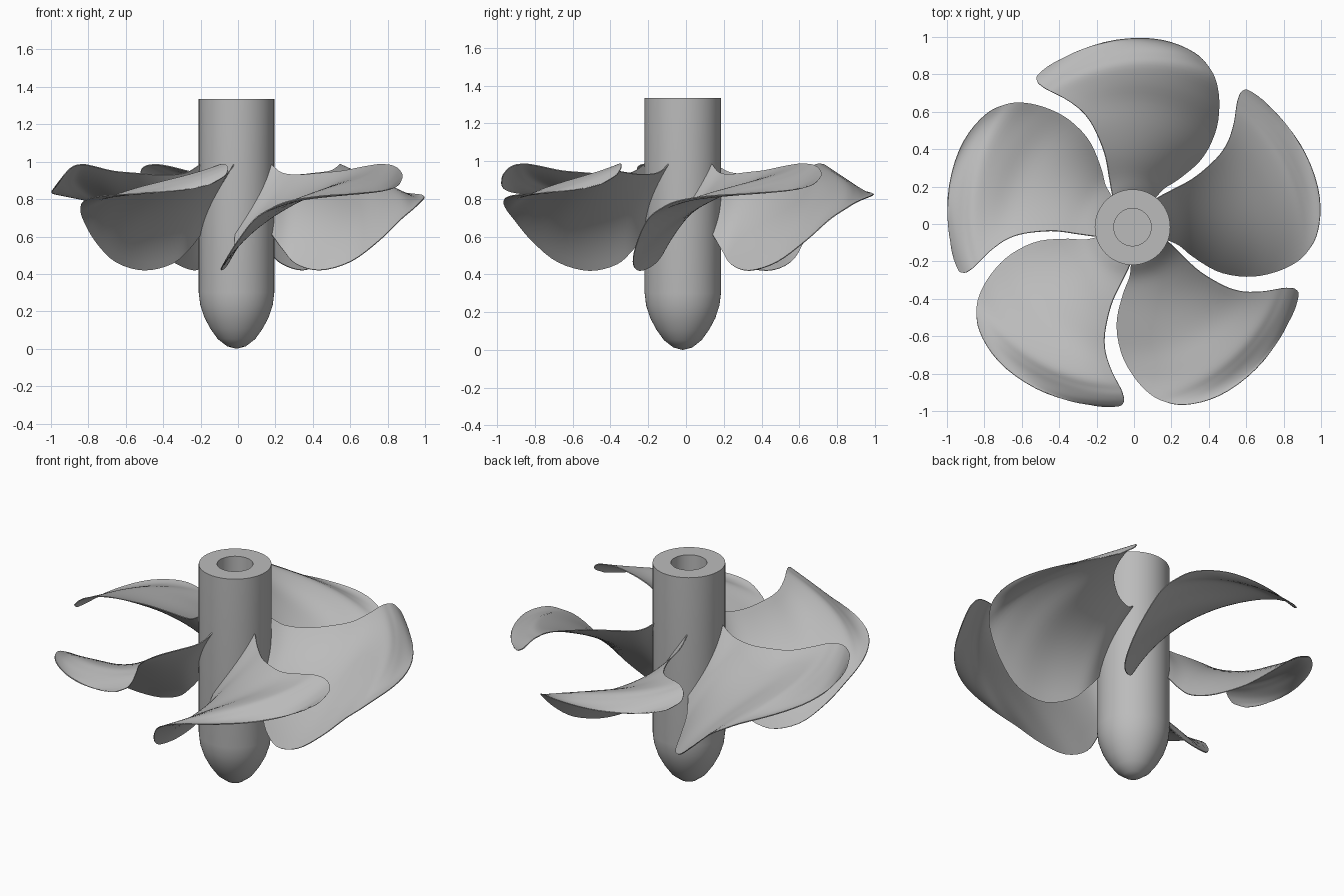
import bpy, bmesh, math
from mathutils import Vector

if "Cube" in bpy.data.objects:
    bpy.data.objects.remove(bpy.data.objects["Cube"], do_unlink=True)

AXIS = (-0.008, -0.017, 0.0)   # shaft centre line
BLADES = 5

metal = bpy.data.materials.new("grey metal")
metal.use_nodes = True
metal.diffuse_color = (0.5, 0.5, 0.5, 1)
metal.node_tree.nodes["Principled BSDF"].inputs["Base Color"].default_value = (0.5, 0.5, 0.5, 1)


def add_object(name, bm, angle):
    mesh = bpy.data.meshes.new(name)
    bmesh.ops.recalc_face_normals(bm, faces=bm.faces[:])
    bm.to_mesh(mesh)
    bm.free()
    mesh.materials.append(metal)
    obj = bpy.data.objects.new(name, mesh)
    obj.location = AXIS
    bpy.context.collection.objects.link(obj)
    bpy.ops.object.select_all(action='DESELECT')
    obj.select_set(True)
    bpy.context.view_layer.objects.active = obj
    bpy.ops.object.shade_smooth_by_angle(angle=math.radians(angle))
    return obj


def spline(points, steps):
    """Catmull-Rom curve through the points."""
    pts = [Vector(p) for p in points]
    out = []
    for i in range(len(pts) - 1):
        a, b = pts[max(i - 1, 0)], pts[i]
        c, d = pts[i + 1], pts[min(i + 2, len(pts) - 1)]
        for k in range(steps):
            t = k / steps
            out.append(0.5 * (2 * b + (c - a) * t + (2 * a - 5 * b + 4 * c - d) * t * t
                              + (3 * b - a - 3 * c + d) * t ** 3))
    return out + [pts[-1]]


# Hub: turned profile with a rounded nose and a blind bore in the top
profile = [(0, 0), (0.05, 0.013), (0.1, 0.052), (0.14, 0.108), (0.172, 0.168),
           (0.194, 0.235), (0.202, 0.3), (0.202, 1.335), (0.1, 1.335), (0.1, 1.0), (0, 1.0)]
bm = bmesh.new()
verts = [bm.verts.new((r, 0, z)) for r, z in profile]
edges = [bm.edges.new(pair) for pair in zip(verts, verts[1:])]
bmesh.ops.spin(bm, geom=verts + edges, cent=(0, 0, 0), axis=(0, 0, 1),
               angle=2 * math.pi, steps=64, use_duplicate=False)
bmesh.ops.remove_doubles(bm, verts=bm.verts[:], dist=0.0005)
add_object("hub", bm, 40)

# Blade edges as (radius, angle in degrees, height), from root to tip
low_edge = [(0.17, -20, 0.64), (0.2, -20, 0.61), (0.265, -21, 0.53), (0.35, -25.5, 0.455),
            (0.5, -27.4, 0.42), (0.663, -23.4, 0.465), (0.796, -17.6, 0.575),
            (0.897, -12, 0.69), (0.95, -7.4, 0.745), (0.99, -1.5, 0.79),
            (1.013, 9, 0.818), (1.005, 23, 0.83), (0.982, 37, 0.848), (0.97, 46, 0.88)]
high_edge = [(0.17, 51, 0.99), (0.2, 50, 0.985), (0.277, 44, 0.94), (0.4, 39, 0.93),
             (0.55, 39, 0.94), (0.66, 41, 0.95), (0.76, 45, 0.972),
             (0.83, 48.3, 0.985), (0.87, 50, 0.983), (0.895, 50.7, 0.978),
             (0.92, 51.2, 0.965), (0.94, 51, 0.945), (0.957, 50, 0.92), (0.97, 46, 0.88)]
# Camber at each station: rise near the low edge, and sag at mid chord
rise = [0, 0, 0.1, 0.25, 0.42, 0.48, 0.45, 0.3, 0.2, 0.05, 0, 0, 0, 0]
sag = [0, 0, 0, 0, 0, 0, 0, 0.01, 0.03, 0.04, 0.04, 0.027, 0.01, 0]


def make_blade():
    low, high = spline(low_edge, 4), spline(high_edge, 4)
    camber = spline([(k, s, 0) for k, s in zip(rise, sag)], 4)
    chord = 20
    bm = bmesh.new()
    grid = []
    for a, b, c in zip(low, high, camber):
        row = []
        for j in range(chord + 1):
            t = j / chord
            r, deg, z = a.lerp(b, t)
            z += c.x * t * (1 - t) ** 2 - c.y * 4 * t * (1 - t)
            ang = math.radians(deg)
            row.append(bm.verts.new((r * math.cos(ang), r * math.sin(ang), z)))
        grid.append(row)
    for p, q in zip(grid, grid[1:]):
        for j in range(chord):
            bm.faces.new((p[j], q[j], q[j + 1], p[j + 1]))
    bmesh.ops.remove_doubles(bm, verts=bm.verts[:], dist=0.0005)
    for edge in bm.edges:          # crisp rim
        if edge.is_boundary:
            edge.smooth = False
    return bm


# Five blades around the hub
for i in range(BLADES):
    blade = add_object(f"blade_{i + 1}", make_blade(), 50)
    blade.rotation_euler.z = 2 * math.pi * i / BLADES
    solid = blade.modifiers.new("thickness", 'SOLIDIFY')
    solid.thickness = 0.005
    solid.offset = 0
